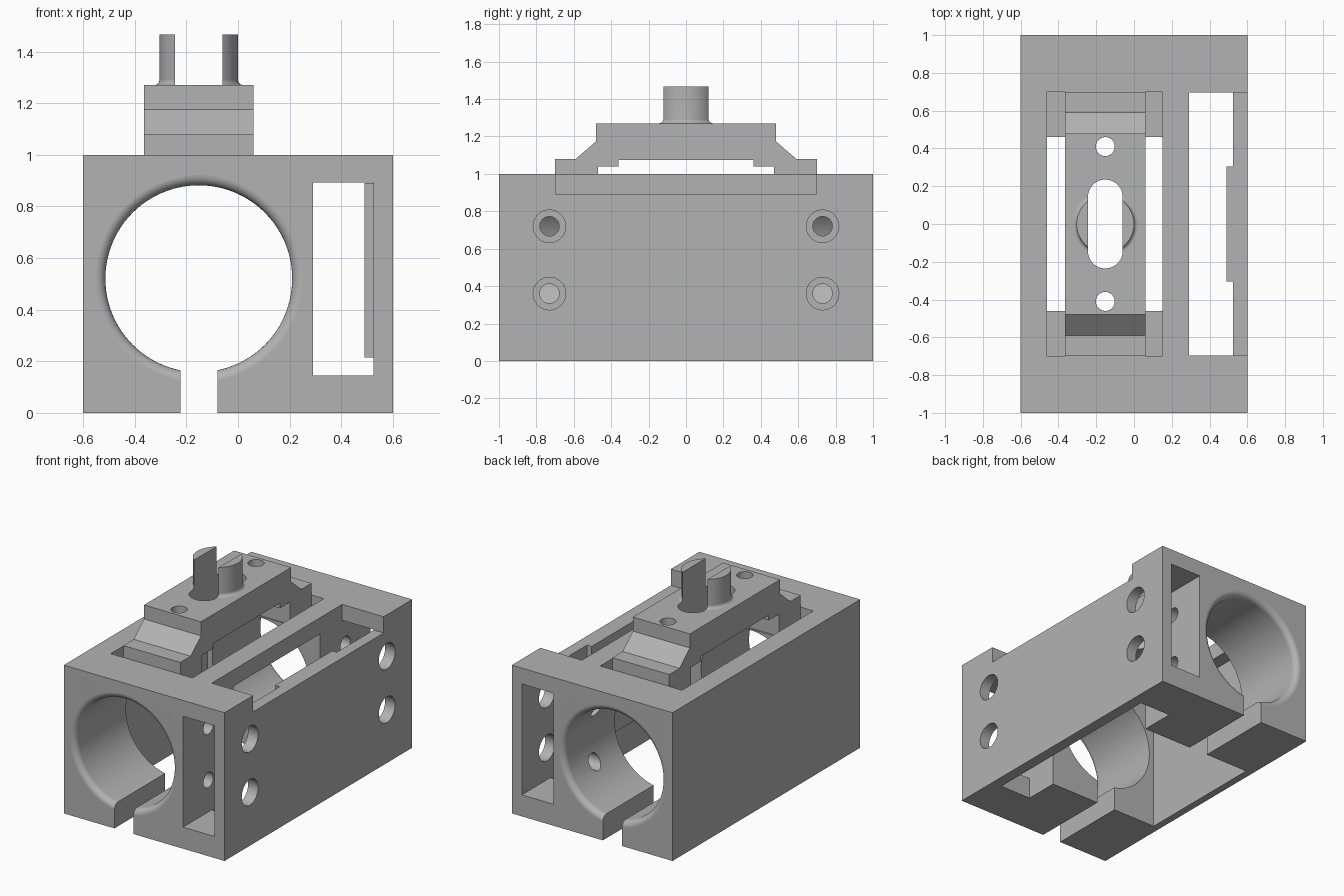
import bpy, bmesh, math
from mathutils import Matrix, Vector

cube = bpy.data.objects.get("Cube")
if cube:
    bpy.data.objects.remove(cube, do_unlink=True)

GREY = (0.45, 0.45, 0.45, 1)
grey = bpy.data.materials.new("plain grey")
grey.use_nodes = True
grey.diffuse_color = GREY
grey.node_tree.nodes["Principled BSDF"].inputs["Base Color"].default_value = GREY

BORE_X, BORE_Z, BORE_R, LIP = -0.152, 0.52, 0.362, 0.04


def make(name, bm):
    bmesh.ops.recalc_face_normals(bm, faces=bm.faces)
    mesh = bpy.data.meshes.new(name)
    bm.to_mesh(mesh)
    bm.free()
    mesh.materials.append(grey)
    obj = bpy.data.objects.new(name, mesh)
    bpy.context.collection.objects.link(obj)
    return obj


def box(name, x, y, z):
    bm = bmesh.new()
    size = [b - a for a, b in (x, y, z)]
    mid = [(a + b) / 2 for a, b in (x, y, z)]
    bmesh.ops.create_cube(bm, size=1, matrix=Matrix.Translation(mid) @ Matrix.Diagonal((*size, 1)))
    return make(name, bm)


def prism(name, points, shift):
    bm = bmesh.new()
    face = bm.faces.new([bm.verts.new(p) for p in points])
    ext = bmesh.ops.extrude_face_region(bm, geom=[face])["geom"]
    bmesh.ops.translate(bm, vec=shift, verts=[v for v in ext if isinstance(v, bmesh.types.BMVert)])
    return make(name, bm)


def lathe(name, profile, matrix, steps=96):
    # profile of (radius, height) pairs turned around local z
    bm = bmesh.new()
    rings = []
    for r, h in profile:
        turn = [2 * math.pi * i / steps for i in range(steps)]
        rings.append([bm.verts.new(matrix @ Vector((r * math.cos(a), r * math.sin(a), h))) for a in turn])
    for low, high in zip(rings, rings[1:]):
        for i in range(steps):
            j = (i + 1) % steps
            bm.faces.new((low[i], low[j], high[j], high[i]))
    bm.faces.new(rings[0])
    bm.faces.new(rings[-1])
    return make(name, bm)


def boolean(target, tool, operation="DIFFERENCE"):
    mod = target.modifiers.new("cut", "BOOLEAN")
    mod.operation, mod.solver, mod.object = operation, "EXACT", tool
    bpy.context.view_layer.objects.active = target
    bpy.ops.object.modifier_apply(modifier=mod.name)
    bpy.data.objects.remove(tool, do_unlink=True)


def rounded(radius, edge, fillet, direction):
    # quarter-round profile flaring outwards next to a flat face
    arc = [math.pi / 2 * i / 6 for i in range(7)]
    return [(radius + fillet * (1 - math.cos(a)), edge + direction * fillet * (math.sin(a) - 1)) for a in arc]


# Housing block with its straight cutouts
housing = box("housing", (-0.6, 0.6), (-1, 1), (0, 1))
cutouts = {
    "pocket": ((-0.55, 0.4), (-0.46, 0.46), (-0.1, 0.89)),
    "carriage_recess": ((-0.46, 0.15), (-0.7, 0.7), (0.89, 1.1)),
    "side_channel": ((0.29, 0.525), (-1.1, 1.1), (0.145, 0.893)),
    "side_opening": ((0.29, 0.525), (-0.695, 0.695), (-0.1, 1.1)),
    "wall_notch": ((0.5, 0.7), (-0.695, 0.695), (0.89, 1.1)),
}
for name, dims in cutouts.items():
    boolean(housing, box(name, *dims))

# Main bore with rounded mouths at both ends
along_y = Matrix.Translation((BORE_X, 0, BORE_Z)) @ Matrix.Rotation(math.pi / 2, 4, "X")
mouth = rounded(BORE_R, 1, LIP, 1)
mouth.append((BORE_R + LIP, 1.1))
profile = [(r, -h) for r, h in reversed(mouth)] + mouth
boolean(housing, lathe("bore", profile, along_y))
boolean(housing, box("bottom_slit", (-0.222, -0.08), (-1.1, 1.1), (-0.1, 0.3)))

# Screw holes: wide in the outer wall, narrow in the inner wall
for y in (-0.73, 0.73):
    for z in (0.36, 0.72):
        for radius, start, end in ((0.087, 0.45, 0.7), (0.052, 0.0, 0.4)):
            along_x = Matrix.Translation((0, y, z)) @ Matrix.Rotation(math.pi / 2, 4, "Y")
            boolean(housing, lathe("screw_hole", [(radius, start), (radius, end)], along_x, 48))

# Thickened pad inside the outer wall
pad = box("wall_pad", (0.49, 0.53), (-0.305, 0.305), (0.215, 0.89))

# Carriage bridge resting in the recess
half = [(0.36, 1.075), (0.36, 1.04), (0.47, 1.04), (0.47, 0.89), (0.7, 0.89),
        (0.7, 1.08), (0.59, 1.08), (0.48, 1.175), (0.48, 1.27)]
outline = half + [(-y, z) for y, z in reversed(half)]
carriage = prism("carriage", [(-0.365, y, z) for y, z in outline], (0.425, 0, 0))

# Round post with a filleted foot
upright = Matrix.Translation((BORE_X, 0, 0))
foot = [(r, 2.54 - h) for r, h in reversed(rounded(0.152, 1.27, 0.022, 1))]
post = lathe("post", [(0.174, 1.2)] + foot + [(0.152, 1.467)], upright)
boolean(carriage, post, "UNION")

# Stadium slot through post and carriage, plus two pin holes
R, REACH = 0.092, 0.143
ends = []
for side in (1, -1):
    for i in range(25):
        a = math.pi * i / 24
        ends.append((BORE_X + side * R * math.cos(a), side * (REACH + R * math.sin(a)), 0.8))
boolean(carriage, prism("long_slot", ends, (0, 0, 1)))
for y in (-0.41, 0.41):
    place = Matrix.Translation((BORE_X, y, 0))
    boolean(carriage, lathe("pin_hole", [(0.05, 0.8), (0.05, 1.5)], place, 48))

# Smooth curved faces, keep flat faces flat
for obj in (housing, pad, carriage):
    bpy.ops.object.select_all(action="DESELECT")
    obj.select_set(True)
    bpy.context.view_layer.objects.active = obj
    bpy.ops.object.shade_smooth_by_angle(angle=math.radians(30))
    weighted = obj.modifiers.new("flat normals", "WEIGHTED_NORMAL")
    weighted.keep_sharp = True
